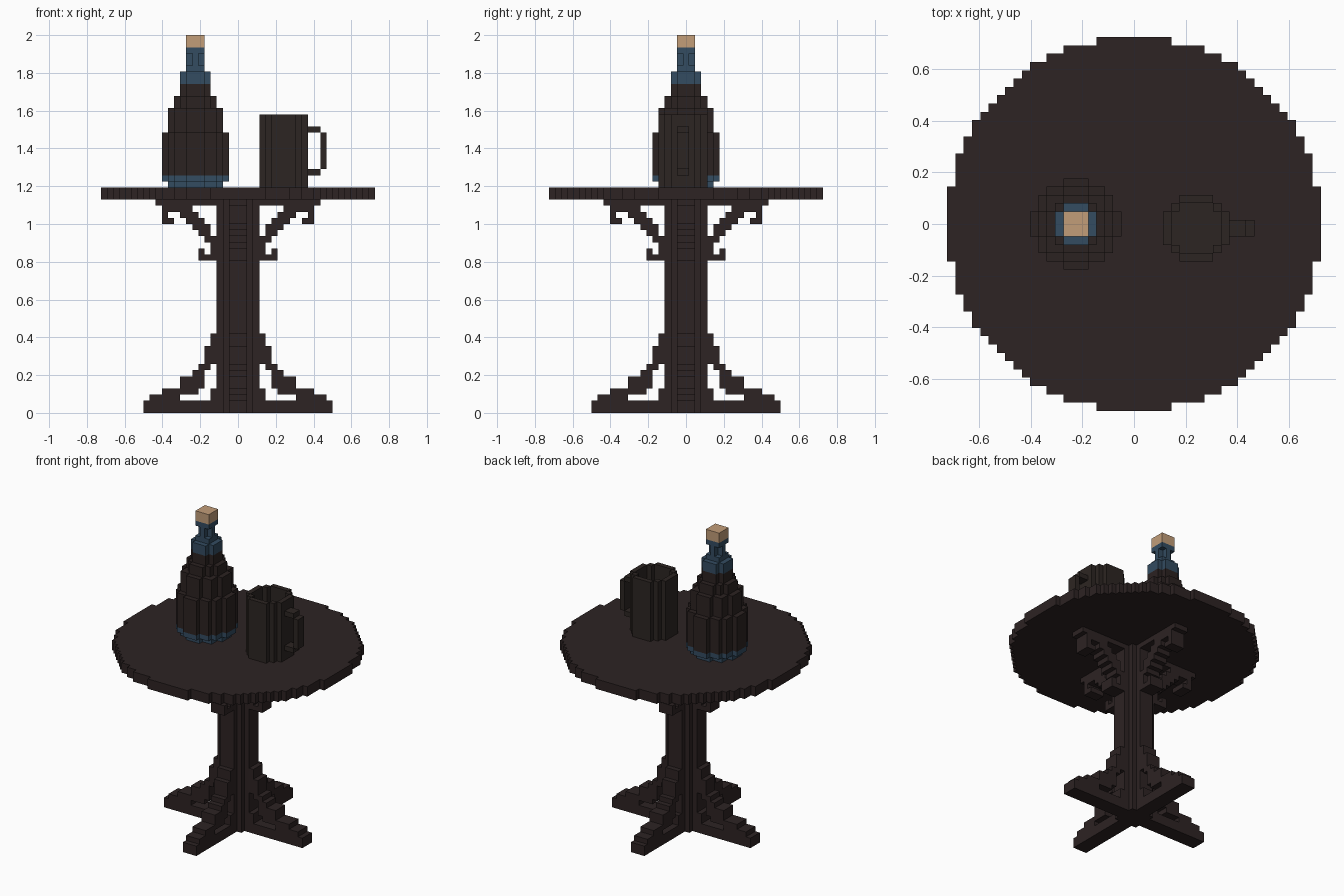
import bpy, bmesh
from mathutils import Vector

cube = bpy.data.objects.get("Cube")
if cube:
    bpy.data.objects.remove(cube, do_unlink=True)

U = 2 / 62  # edge of one block


def material(name, rgb):
    lin = [(c / 255 / 12.92) if c < 11 else ((c / 255 + 0.055) / 1.055) ** 2.4 for c in rgb]
    m = bpy.data.materials.new(name)
    m.use_nodes = True
    m.diffuse_color = (*lin, 1)
    bsdf = next(n for n in m.node_tree.nodes if n.type == 'BSDF_PRINCIPLED')
    bsdf.inputs["Base Color"].default_value = (*lin, 1)
    bsdf.inputs["Roughness"].default_value = 0.8
    return m


WOOD = material("dark wood", (45, 35, 35))
CLAY = material("mug brown", (44, 37, 34))
GLASS = material("bottle brown", (43, 34, 33))
BLUE = material("slate blue", (51, 76, 97))
CORK = material("cork tan", (194, 157, 121))


def block(x0, x1, y0, y1, z0, z1):
    """Cells of a box, bounds inclusive."""
    return {(x, y, z) for x in range(x0, x1 + 1)
            for y in range(y0, y1 + 1) for z in range(z0, z1 + 1)}


def disc(cx, cy, r2, z0, z1):
    """Cells of a stepped upright cylinder with squared radius r2."""
    return {(x, y, z) for x, y, z in block(int(cx) - 24, int(cx) + 24, -24, 24, z0, z1)
            if (x - cx) ** 2 + (y - cy) ** 2 <= r2}


def build(name, cells, mat):
    """Skin a set of cells with its exposed faces and merge the flat areas."""
    bm = bmesh.new()
    verts = {}

    def vert(p):
        key = tuple(round(c * 2) for c in p)
        if key not in verts:
            verts[key] = bm.verts.new(p * U)
        return verts[key]

    for cell in cells:
        centre = Vector(cell) + Vector((0, 0, 0.5))
        for axis in range(3):
            for s in (-1, 1):
                n = [0, 0, 0]
                n[axis] = s
                if tuple(a + b for a, b in zip(cell, n)) in cells:
                    continue
                n = Vector(n)
                a = Vector([float(i == (axis + 1) % 3) for i in range(3)])
                b = n.cross(a)
                bm.faces.new([vert(centre + (n + i * a + j * b) / 2)
                              for i, j in ((-1, -1), (1, -1), (1, 1), (-1, 1))])
    bmesh.ops.dissolve_limit(bm, angle_limit=0.01, verts=bm.verts[:], edges=bm.edges[:])
    mesh = bpy.data.meshes.new(name)
    bm.to_mesh(mesh)
    bm.free()
    mesh.materials.append(mat)
    obj = bpy.data.objects.new(name, mesh)
    bpy.context.collection.objects.link(obj)
    return obj


def arm(rows):
    """Side profile {height: runs outward from the column}, three cells thick."""
    return set().union(*(block(a, b, -1, 1, z, z)
                         for z, runs in rows.items() for a, b in runs))


def turned(cells, quarter):
    for _ in range(quarter):
        cells = {(-y, x, z) for x, y, z in cells}
    return cells


# Table top and round column
build("table_top", disc(0, 0, 22.5 ** 2, 35, 36), WOOD)
build("column", disc(0, 0, 3.5 ** 2, 0, 34), WOOD)

# Four feet with curved struts, and four scrolled brackets
foot = arm({
    0: [(3, 15)], 1: [(3, 15)],
    2: [(3, 4), (10, 14)], 3: [(3, 4), (7, 12)],
    4: [(6, 9)], 5: [(6, 9)], 6: [(6, 7)], 7: [(5, 6)],
    8: [(3, 5)], 9: [(3, 5)], 10: [(3, 5)], 11: [(3, 4)], 12: [(3, 4)],
})
bracket = arm({
    25: [(3, 6)], 26: [(3, 4), (6, 6)], 27: [(3, 4)], 28: [(3, 5)],
    29: [(5, 6)], 30: [(5, 7)], 31: [(6, 8), (11, 12)],
    32: [(7, 9), (12, 12)], 33: [(8, 12)], 34: [(3, 13)],
})
for q, side in enumerate(("left", "back", "right", "front")):
    build(side + "_foot", turned(foot, q), WOOD)
    build(side + "_bracket", turned(bracket, q), WOOD)

# Bottle: blue foot, stepped body, blue neck, cork
BX = -7
build("bottle_foot", disc(BX, 0, 18, 37, 37) | disc(BX, 0, 27, 38, 38), BLUE)
build("bottle_body", disc(BX, 0, 27, 39, 45) | disc(BX, 0, 18, 46, 49)
      | disc(BX, 0, 10, 50, 51) | disc(BX, 0, 6, 52, 53), GLASS)
build("bottle_neck", disc(BX, 0, 6, 54, 55) | disc(BX, 0, 2, 56, 56)
      | disc(BX, 0, 1, 57, 58) | disc(BX, 0, 2, 59, 59), BLUE)
build("bottle_cork", disc(BX, 0, 2, 60, 61), CORK)

# Hollow mug with a handle
build("mug", disc(7.5, -0.5, 16, 37, 48) - disc(7.5, -0.5, 9, 38, 48), CLAY)
build("mug_handle", block(12, 13, -1, 0, 46, 46) | block(14, 14, -1, 0, 40, 45)
      | block(12, 13, -1, 0, 39, 39), CLAY)
